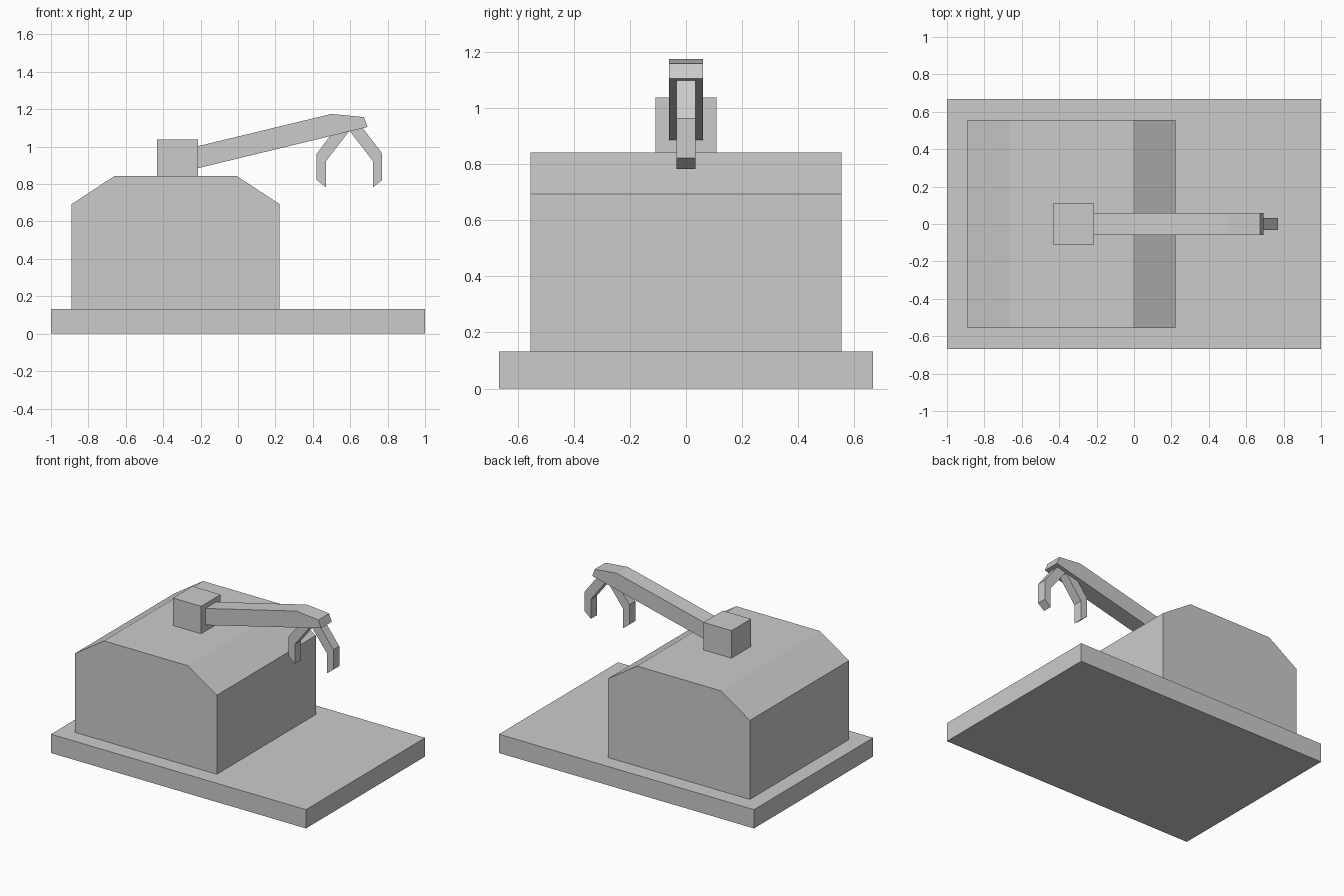
import bpy
import bmesh

if "Cube" in bpy.data.objects:
    bpy.data.objects.remove(bpy.data.objects["Cube"])


def extrude_profile(name, points, half_depth):
    """Solid made from an x-z outline, centred on y = 0."""
    bm = bmesh.new()
    face = bm.faces.new([bm.verts.new((x, -half_depth, z)) for x, z in points])
    result = bmesh.ops.extrude_face_region(bm, geom=[face])
    verts = [v for v in result["geom"] if isinstance(v, bmesh.types.BMVert)]
    bmesh.ops.translate(bm, verts=verts, vec=(0, 2 * half_depth, 0))
    bmesh.ops.recalc_face_normals(bm, faces=bm.faces)
    mesh = bpy.data.meshes.new(name)
    bm.to_mesh(mesh)
    bm.free()
    obj = bpy.data.objects.new(name, mesh)
    bpy.context.collection.objects.link(obj)
    return obj


def block(name, x0, x1, z0, z1, half_depth):
    return extrude_profile(name, [(x0, z0), (x1, z0), (x1, z1), (x0, z1)], half_depth)


# Base slab
block("base", -1, 1, 0, 0.133, 0.667)

# Housing with chamfered shoulders
extrude_profile("housing", [(-0.889, 0.133), (0.222, 0.133), (0.222, 0.693),
                            (-0.005, 0.842), (-0.662, 0.842), (-0.889, 0.693)], 0.555)

# Pivot block on the housing
block("arm_mount", -0.433, -0.213, 0.842, 1.037, 0.109)

# Arm with a tapered, bent tip
extrude_profile("arm", [(-0.213, 0.885), (0.693, 1.105), (0.673, 1.158),
                        (0.5, 1.175), (-0.213, 1.003)], 0.06)

# Pair of gripper fingers, mirrored about the claw centre
CLAW_X = 0.596
finger = [(0.0, 1.085), (0.126, 0.922), (0.126, 0.783),
          (0.175, 0.822), (0.175, 0.963), (0.072, 1.098)]
for side, label in ((-1, "inner"), (1, "outer")):
    extrude_profile(label + "_finger", [(CLAW_X + side * x, z) for x, z in finger], 0.033)
